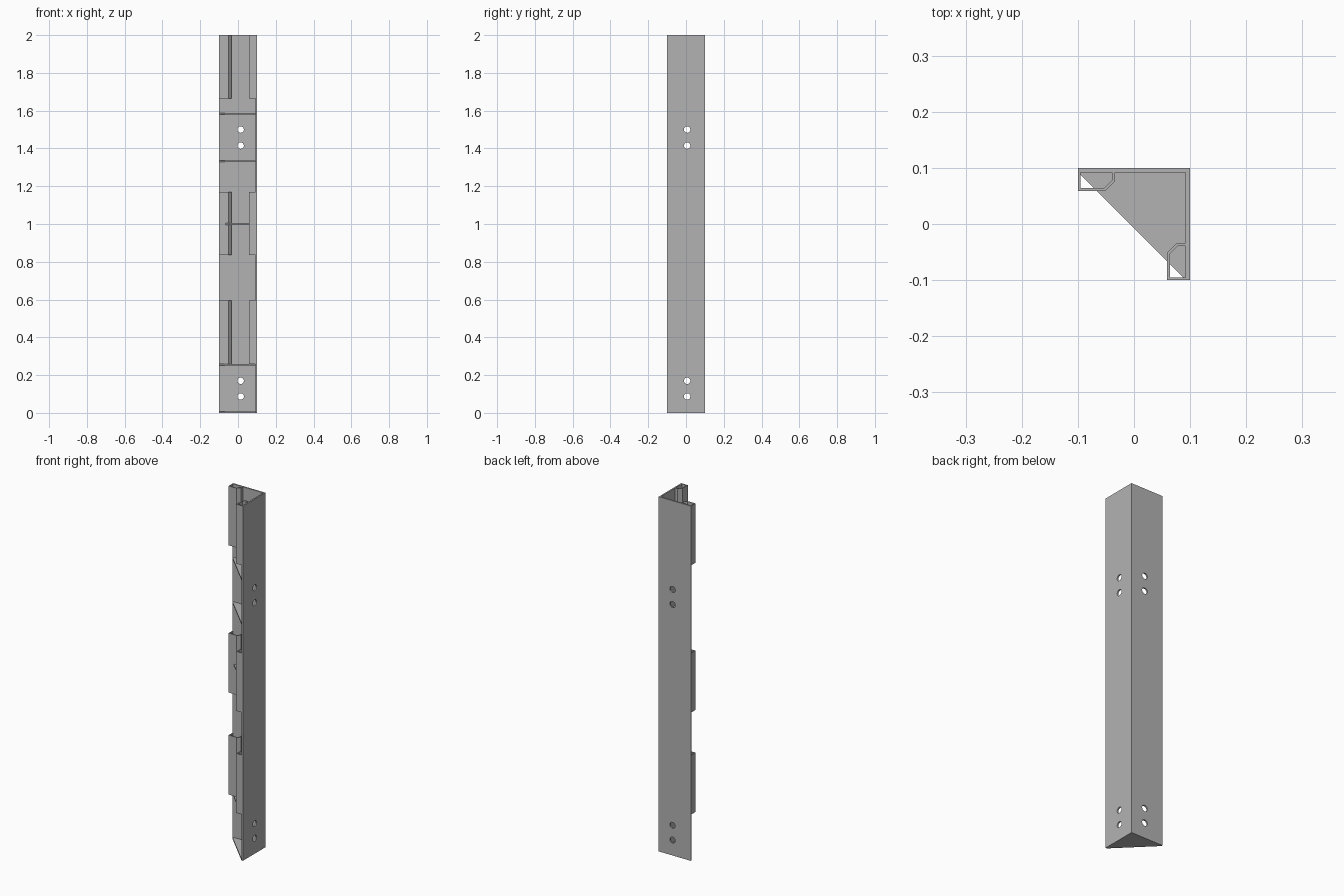
import bpy, bmesh, math
from mathutils import Matrix

cube = bpy.data.objects.get("Cube")
if cube:
    bpy.data.objects.remove(cube)

OUT, IN = 0.1, 0.092      # outer and inner faces of the angle
HEIGHT = 2.0

metal = bpy.data.materials.new("grey_metal")
metal.use_nodes = True
GREY = (0.45, 0.45, 0.45, 1)
metal.diffuse_color = GREY
metal.node_tree.nodes["Principled BSDF"].inputs["Base Color"].default_value = GREY


def add_object(name, bm):
    bmesh.ops.recalc_face_normals(bm, faces=bm.faces)
    mesh = bpy.data.meshes.new(name)
    bm.to_mesh(mesh)
    bm.free()
    mesh.materials.append(metal)
    obj = bpy.data.objects.new(name, mesh)
    bpy.context.collection.objects.link(obj)
    return obj


def prism(name, outline, z0, z1):
    """Extrude a plan outline from z0 up to z1."""
    bm = bmesh.new()
    face = bm.faces.new([bm.verts.new((x, y, z0)) for x, y in outline])
    grown = bmesh.ops.extrude_face_region(bm, geom=[face])["geom"]
    verts = [v for v in grown if isinstance(v, bmesh.types.BMVert)]
    bmesh.ops.translate(bm, verts=verts, vec=(0, 0, z1 - z0))
    return add_object(name, bm)


# L-shaped angle post
post = prism("angle_post", [(-OUT, OUT), (OUT, OUT), (OUT, -OUT), (IN, -OUT),
                            (IN, IN), (-OUT, IN)], 0, HEIGHT)

# Paired bolt holes through both walls
bm = bmesh.new()
for z in (0.087, 0.17, 1.415, 1.5):
    through_back = Matrix.Translation((0.014, OUT, z)) @ Matrix.Rotation(math.pi / 2, 4, "X")
    through_side = Matrix.Translation((OUT, 0.006, z)) @ Matrix.Rotation(math.pi / 2, 4, "Y")
    for place in (through_back, through_side):
        bmesh.ops.create_cone(bm, cap_ends=True, segments=24, radius1=0.017,
                              radius2=0.017, depth=0.04, matrix=place)
cutter = add_object("bolt_hole_cutter", bm)
cutter.hide_render = True
holes = post.modifiers.new("bolt_holes", "BOOLEAN")
holes.operation = "DIFFERENCE"
holes.solver = "EXACT"
holes.object = cutter
bpy.context.view_layer.objects.active = post
post.select_set(True)
bpy.ops.object.modifier_apply(modifier=holes.name)
bpy.data.objects.remove(cutter)
bpy.ops.object.shade_smooth_by_angle(angle=math.radians(30))

# Triangular stiffening plates
for i, z in enumerate((0, 0.252, 0.996, 1.329, 1.579)):
    prism(f"gusset_plate_{i + 1}", [(IN, IN), (-OUT, IN), (IN, -OUT)], z, z + 0.008)

# Folded edge channels: the outer path, then the inner path back
channel = [(-0.1, IN), (-0.1, 0.059), (-0.051, 0.059), (-0.034, 0.076), (-0.034, IN),
           (-0.039, IN), (-0.039, 0.078), (-0.053, 0.064), (-0.095, 0.064), (-0.095, IN)]
swapped = [(y, x) for x, y in channel]
for level, z in (("lower", 0.26), ("middle", 0.835), ("upper", 1.665)):
    top = min(z + 0.335, HEIGHT)
    prism(f"{level}_back_channel", channel, z, top)
    prism(f"{level}_side_channel", swapped, z, top)
